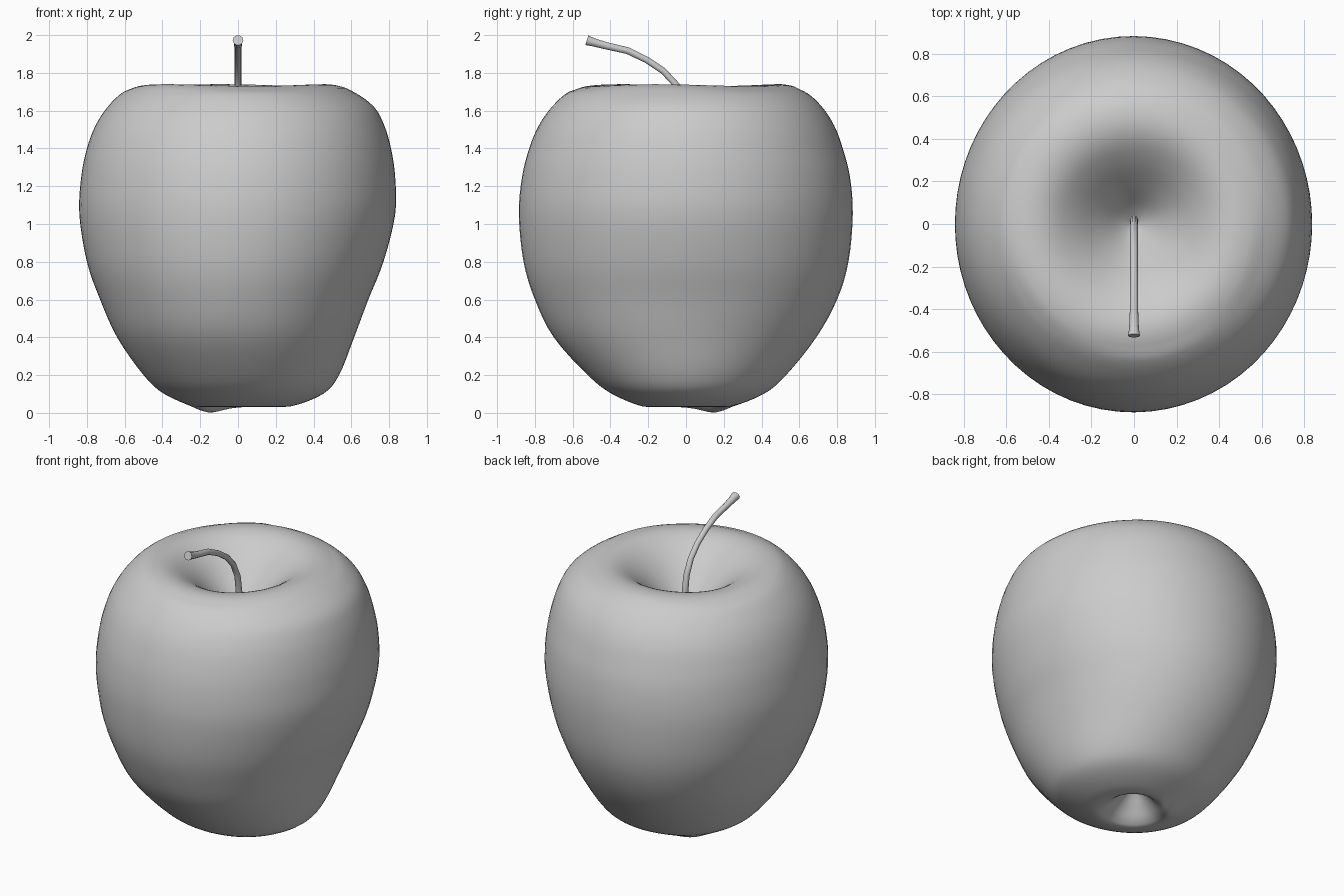
import bpy, bmesh
from math import sin, cos, pi, exp

if "Cube" in bpy.data.objects:
    bpy.data.objects.remove(bpy.data.objects["Cube"])

# Apple profile rows: z, then radius toward +x, +y, -x, -y (bottom pit to stem pit)
ROWS = [
    (0.20, .00, .00, .00, .00), (0.18, .04, .04, .04, .04),
    (0.11, .11, .11, .10, .11), (0.05, .18, .17, .16, .17),
    (0.035, .28, .24, .23, .23), (0.10, .45, .41, .39, .39),
    (0.20, .535, .53, .50, .52), (0.40, .615, .69, .64, .70),
    (0.60, .69, .80, .73, .80), (0.80, .77, .86, .80, .86),
    (1.05, .832, .883, .84, .885), (1.25, .832, .868, .83, .868),
    (1.40, .81, .83, .80, .83), (1.52, .775, .785, .755, .78),
    (1.62, .72, .72, .69, .71), (1.70, .61, .63, .605, .62),
    (1.735, .49, .51, .50, .51), (1.715, .39, .40, .39, .40),
    (1.64, .28, .29, .28, .28), (1.53, .17, .18, .17, .17),
    (1.42, .07, .08, .07, .07), (1.36, .00, .00, .00, .00),
]
SEGS, SUB = 72, 4


def catmull(p0, p1, p2, p3, t):
    return [0.5 * (2*b + (c-a)*t + (2*a-5*b+4*c-d)*t*t + (3*b-a-3*c+d)*t**3)
            for a, b, c, d in zip(p0, p1, p2, p3)]


def surface_point(row, a):
    z, e, n, w, s = row
    r = ((e+n+w+s)/4 + (e-w)/2*cos(a) + (n-s)/2*sin(a) + (e+w-n-s)/4*cos(2*a))
    x, y = r*cos(a), r*sin(a)
    if z < 0.5:      # one low lobe under the apple
        z -= 0.03 * exp(-((x+.14)**2 + (y-.14)**2) / .012)
    elif r < 0.6:    # gently wavy rim around the stem pit
        z += 0.006 * cos(3*a + 1) * (r/.6)
    return x, y, z


def finish(name, bm):
    bmesh.ops.recalc_face_normals(bm, faces=bm.faces)
    me = bpy.data.meshes.new(name)
    bm.to_mesh(me)
    bm.free()
    me.shade_smooth()
    ob = bpy.data.objects.new(name, me)
    bpy.context.collection.objects.link(ob)
    return ob


# Apple body: smooth rings skinned from the profile
rows = []
for i in range(len(ROWS) - 1):
    q = [ROWS[min(max(i+k, 0), len(ROWS)-1)] for k in (-1, 0, 1, 2)]
    rows += [catmull(*q, j/SUB) for j in range(SUB)]
rows = rows[1:]
bm = bmesh.new()
rings = [[bm.verts.new(surface_point(r, 2*pi*k/SEGS)) for k in range(SEGS)]
         for r in rows]
for lo, hi in zip(rings, rings[1:]):
    for k in range(SEGS):
        m = (k+1) % SEGS
        bm.faces.new((lo[k], lo[m], hi[m], hi[k]))
for ring, z in ((rings[0], ROWS[0][0]), (rings[-1], ROWS[-1][0])):
    tip = bm.verts.new((0, 0, z))
    for k in range(SEGS):
        bm.faces.new((ring[k], ring[(k+1) % SEGS], tip))
finish("apple_body", bm)

# Stem: bent tube flaring at the cut end (y, z, radius)
PATH = [(.02, 1.34, .020), (.015, 1.50, .020), (-.005, 1.64, .019),
        (-.05, 1.735, .018), (-.12, 1.81, .018), (-.21, 1.87, .018),
        (-.31, 1.918, .019), (-.42, 1.943, .020), (-.49, 1.962, .023),
        (-.525, 1.973, .028)]
curve = bpy.data.curves.new("stem", 'CURVE')
curve.dimensions = '3D'
curve.bevel_depth = 1.0
curve.bevel_resolution = 3
curve.use_fill_caps = True
sp = curve.splines.new('POLY')
sp.points.add(len(PATH) - 1)
for p, (y, z, r) in zip(sp.points, PATH):
    p.co = (0, y, z, 1)
    p.radius = r
stem = bpy.data.objects.new("stem", curve)
bpy.context.collection.objects.link(stem)
bpy.context.view_layer.objects.active = stem
stem.select_set(True)
bpy.ops.object.convert(target='MESH')
bpy.ops.object.shade_smooth_by_angle(angle=0.7)
